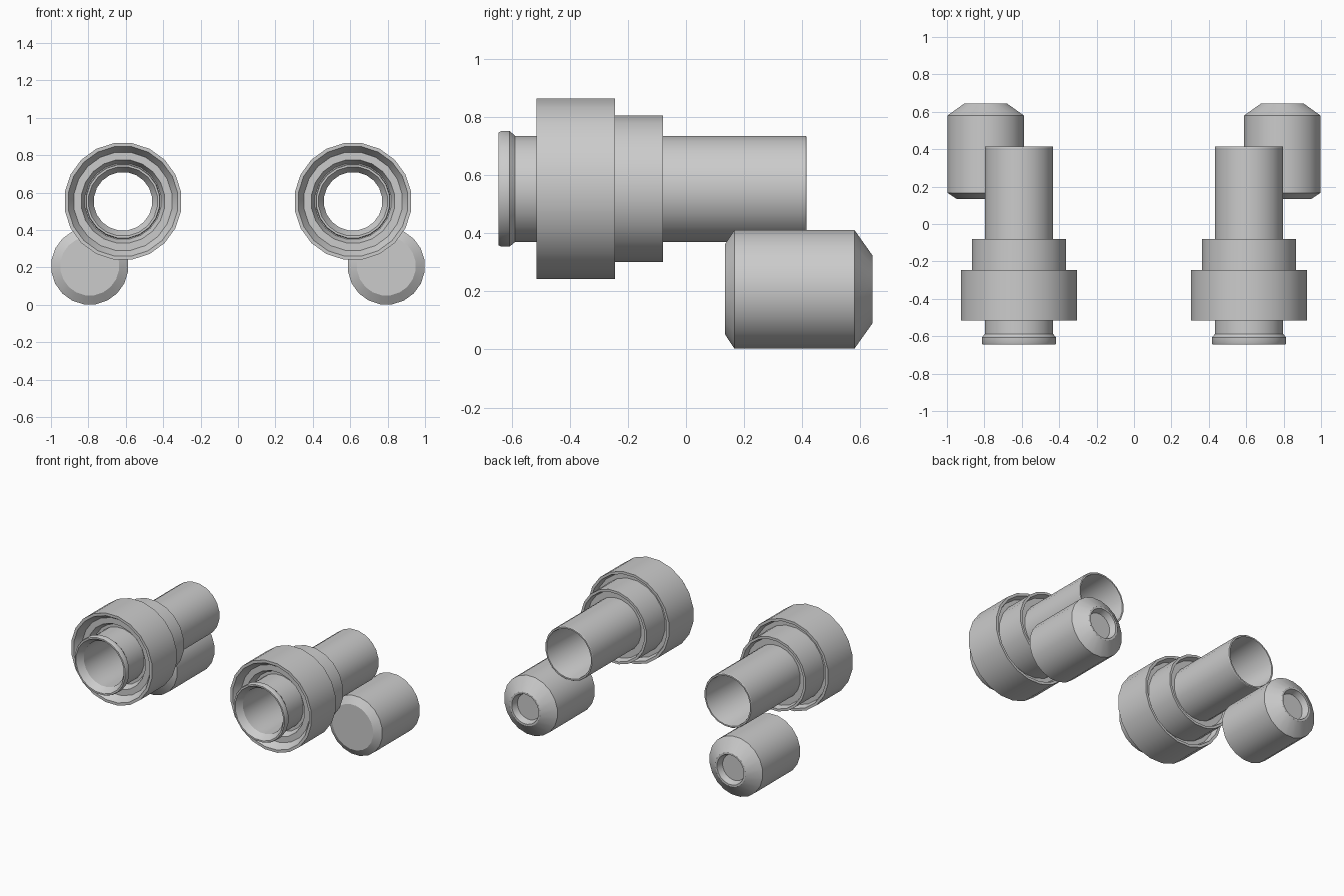
import bpy, bmesh, math

if "Cube" in bpy.data.objects:
    bpy.data.objects.remove(bpy.data.objects["Cube"])


def lathe(name, profile, centre, sides, closed=True):
    """Spin a (radius, y) profile around a front-to-back axis."""
    bm = bmesh.new()
    rings = []
    for i in range(sides):
        a = 2 * math.pi * (i + 0.5) / sides
        rings.append([bm.verts.new((centre[0] + r * math.cos(a), y, centre[1] + r * math.sin(a)))
                      for r, y in profile])
    n = len(profile)
    for i in range(sides):
        p, q = rings[i], rings[(i + 1) % sides]
        for j in range(n if closed else n - 1):
            k = (j + 1) % n
            bm.faces.new((p[j], p[k], q[k], q[j]))
    if not closed:
        bm.faces.new([r[0] for r in rings])
        bm.faces.new([r[-1] for r in rings])
    bmesh.ops.recalc_face_normals(bm, faces=bm.faces[:])
    me = bpy.data.meshes.new(name)
    bm.to_mesh(me)
    bm.free()
    ob = bpy.data.objects.new(name, me)
    bpy.context.collection.objects.link(ob)
    bpy.ops.object.select_all(action='DESELECT')
    ob.select_set(True)
    bpy.context.view_layer.objects.active = ob
    bpy.ops.object.shade_smooth_by_angle(angle=math.radians(28))
    return ob


# Hollow tube with a flared front lip
tube = [(0.186, -0.645), (0.197, -0.645), (0.201, -0.637), (0.201, -0.607), (0.185, -0.588),
        (0.185, 0.41), (0.182, 0.415), (0.172, 0.415), (0.169, 0.405),
        (0.157, -0.50), (0.157, -0.60)]
# Large collar, recessed at the front and grooved behind
collar = [(0.18, -0.42), (0.205, -0.42), (0.225, -0.465), (0.265, -0.465), (0.296, -0.515),
          (0.315, -0.515), (0.315, -0.245), (0.297, -0.245), (0.285, -0.285), (0.18, -0.285)]
# Smaller collar behind it
sleeve = [(0.18, -0.30), (0.255, -0.30), (0.255, -0.08), (0.238, -0.08),
          (0.228, -0.12), (0.18, -0.12)]
# Solid lower barrel with chamfered ends and a dished rear
barrel = [(0.158, 0.135), (0.207, 0.167), (0.207, 0.58), (0.117, 0.643),
          (0.104, 0.643), (0.09, 0.60)]

for side, s in (("left", -1), ("right", 1)):
    upper = (0.615 * s, 0.553)
    lower = (0.793 * s, 0.207)
    lathe(side + "_tube", tube, upper, 20)
    lathe(side + "_large_collar", collar, upper, 20)
    lathe(side + "_small_collar", sleeve, upper, 20)
    lathe(side + "_lower_barrel", barrel, lower, 20, closed=False)
